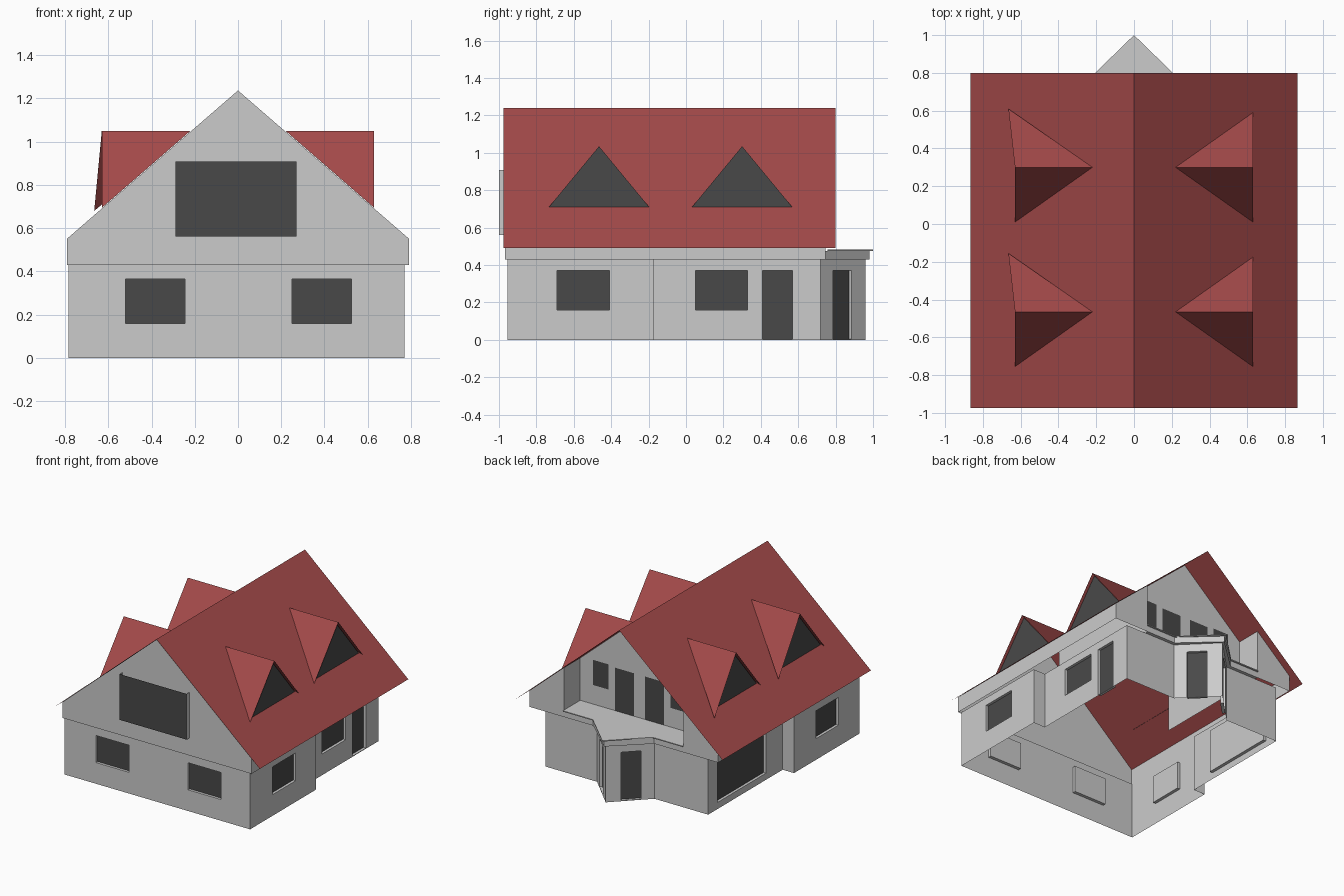
import bpy, bmesh
from mathutils import Vector

if "Cube" in bpy.data.objects:
    bpy.data.objects.remove(bpy.data.objects["Cube"])


def material(name, rgb):
    m = bpy.data.materials.new(name)
    m.diffuse_color = (*rgb, 1)
    m.use_nodes = True
    m.node_tree.nodes["Principled BSDF"].inputs["Base Color"].default_value = m.diffuse_color
    return m


RED = material("roof_red", (0.372, 0.068, 0.068))
GLASS = material("dark_glass", (0.066, 0.066, 0.066))


def mesh(name, faces, mat=None):
    """Object from a list of polygons, each a list of points."""
    bm = bmesh.new()
    for f in faces:
        bm.faces.new([bm.verts.new(p) for p in f])
    bmesh.ops.remove_doubles(bm, verts=bm.verts[:], dist=1e-5)
    me = bpy.data.meshes.new(name)
    bm.to_mesh(me)
    bm.free()
    if mat:
        me.materials.append(mat)
    ob = bpy.data.objects.new(name, me)
    bpy.context.collection.objects.link(ob)
    return ob


def wall(name, a, b, z0, z1, openings=(), depth=0.02):
    """Upright panel from a to b (outside on the right) with inset, backed panes."""
    a, b = Vector((*a, 0)), Vector((*b, 0))
    d = (b - a).normalized()
    inward = Vector((-d.y, d.x, 0)) * depth

    def P(s, z, k=0):
        return a + d * s + Vector((0, 0, z)) + inward * k

    ss = sorted({0, (b - a).length, *[v for o in openings for v in o[:2]]})
    zs = sorted({z0, z1, *[v for o in openings for v in o[2:]]})
    faces = []
    for s, t in zip(ss, ss[1:]):
        for u, v in zip(zs, zs[1:]):
            if not any(o[0] < (s + t) / 2 < o[1] and o[2] < (u + v) / 2 < o[3]
                       for o in openings):
                faces.append([P(s, u), P(t, u), P(t, v), P(s, v)])
    panes = []
    for s, t, u, v in openings:
        c = [(s, u), (t, u), (t, v), (s, v)]
        panes.append([P(*q, 1) for q in c])
        faces.append([P(*q, 1.2) for q in c])
        for p, q in zip(c, c[1:] + c[:1]):
            faces.append([P(*p), P(*q), P(*q, 1.2), P(*p, 1.2)])
    mesh(name, faces)
    if panes:
        mesh(name + "_panes", panes, GLASS)


def roof_z(x):
    return 1.24 - 0.867 * abs(x)


def under(x):
    return roof_z(x) - 0.003


# Ground floor: outline with side steps and a pointed bay at the back
plan = [(-.785, -.955), (.77, -.955), (.77, -.17), (.67, -.17), (.67, .72),
        (.24, .72), (0, .96), (-.24, .72), (-.69, .72), (-.69, -.17),
        (-.785, -.17)]
openings = {
    0: [(.265, .54, .16, .365), (1.035, 1.31, .16, .365)],
    1: [(.265, .545, .16, .37)],
    3: [(.22, .50, .16, .37), (.58, .74, 0.005, .37)],
    5: [(.092, .233, 0.005, .37)],
    6: [(.106, .247, 0.005, .37)],
    8: [(.11, .69, .05, .38)],
    10: [(.265, .53, .16, .37)],
}
for i, p in enumerate(plan):
    wall(f"ground_wall_{i}", p, plan[(i + 1) % len(plan)], 0, .43, openings.get(i, ()))

# Upper storey: front gable, side bands, back gable pieces and balcony side walls
W, F, B, Y = .79, -.967, .745, .55
mesh("front_gable", [[(-W, F, .43), (W, F, .43), (W, F, under(W)),
                      (0, F, under(0)), (-W, F, under(W))]])
for side, n in ((1, "right"), (-1, "left")):
    x, o = side * W, side * .5
    mesh(n + "_upper_wall", [[(x, F, .43), (x, B, .43), (x, B, under(W)), (x, F, under(W))]])
    mesh(n + "_back_gable", [[(x, B, .43), (o, B, .43), (o, B, under(.5)), (x, B, under(W))]])
    # the side walls run on into the house as partitions
    mesh(n + "_balcony_side", [[(o, -.22, .43), (o, B, .43), (o, B, under(.5)), (o, -.22, under(.5))]])
mesh("balcony_back_wall", [[(.5, Y, .43), (-.5, Y, .43), (-.5, Y, under(.5)),
                            (0, Y, under(0)), (.5, Y, under(.5))]])

# Balcony windows and doors
for side in (1, -1):
    for n, x0, x1, z0, z1 in (("window", .26, .39, .63, .82), ("door", .045, .205, .485, .81)):
        y = Y + .006
        mesh("balcony_" + n, [[(side * x, y, z) for x, z in
                               ((x0, z0), (x1, z0), (x1, z1), (x0, z1))]], GLASS)

# Balcony slab with a thin projecting top plate
edge = [(.5, B), (.255, B), (0, .98), (-.255, B), (-.5, B)]
outer = [(.5, B + .012), (.25, B + .012), (0, 1.0), (-.25, B + .012), (-.5, B + .012)]
back = [(-.5, Y), (.5, Y)]
mesh("balcony_floor", [[(x, y, .43) for x, y in back + edge],
                       [(x, y, .482) for x, y in back + outer]])
band = []
for p, zp, q, zq in ((edge, .43, edge, .475), (edge, .475, outer, .475),
                     (outer, .475, outer, .482)):
    for i in range(4):
        band.append([(*p[i], zp), (*p[i + 1], zp), (*q[i + 1], zq), (*q[i], zq)])
mesh("balcony_edge", band)

# Large front window standing proud of the gable
x0, x1, z0, z1 = -.29, .27, .562, .908
mesh("front_window_sides", [[(x, F, z0), (x, -1, z0), (x, -1, z1), (x, F, z1)]
                            for x in (x0, x1)])
mesh("front_window_pane", [[(x0, -1, z0), (x1, -1, z0), (x1, -1, z1), (x0, -1, z1)]], GLASS)

# Main roof: two thin slopes
E, R0, R1 = .865, -.975, .80
mesh("main_roof", [[(0, R0, 1.24), (s * E, R0, roof_z(E)), (s * E, R1, roof_z(E)), (0, R1, 1.24)]
                   for s in (1, -1)], RED)

# Four pointed dormers with triangular glass
for s in (1, -1):
    for c in (.30, -.465):
        tip, peak = (s * .22, c, 1.05), (s * .63, c, 1.05)
        far = (.63, c + .29, .694) if s > 0 else (-.665, c + .31, .68)
        near = (s * .63, c - .29, .694)
        mesh("dormer_roof", [[tip, peak, far], [tip, near, peak]], RED)
        g = s * .612
        mesh("dormer_glass", [[(g, c - .27, .708), (g, c + .27, .708), (g, c, 1.035)]], GLASS)
